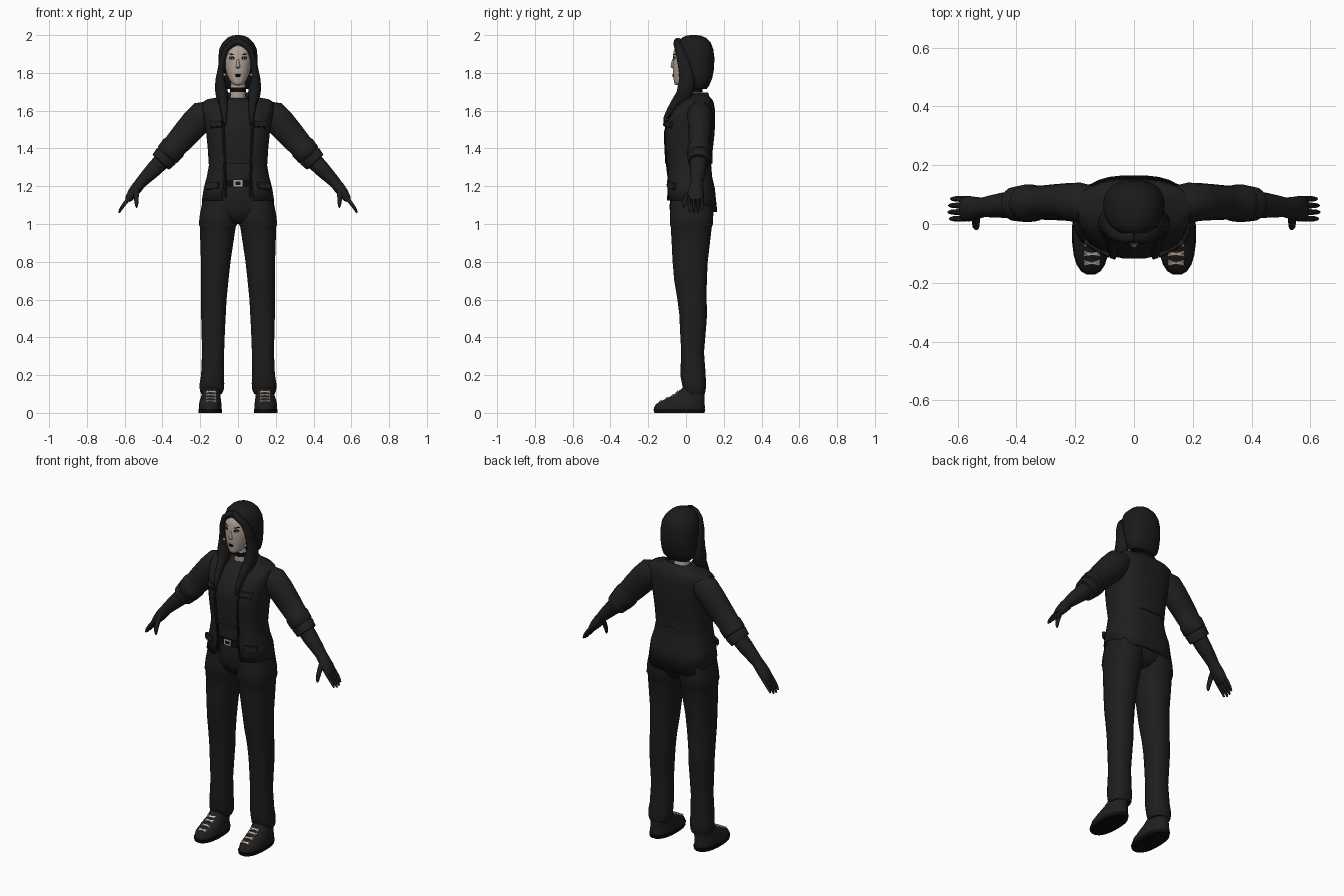
import bpy, bmesh, math
from mathutils import Vector, Matrix
from mathutils.bvhtree import BVHTree


def material(name, r, g, b):
    m = bpy.data.materials.new(name)
    m.diffuse_color = (r, g, b, 1)
    return m


CLOTH = material("charcoal cloth", .0135, .0135, .0138)
TROUSER = material("dark trouser cloth", .0125, .0125, .013)
HAIR = material("black hair", .0105, .0105, .0105)
BLACK = material("black trim", .004, .004, .004)
SKIN = material("pale skin", .44, .37, .32)
LACE = material("cream lace", .75, .60, .50)
METAL = material("grey metal", .38, .37, .36)
EYE = material("eye white", .62, .60, .58)


def finish(name, bm, mat, mirror=False, sub=0, solid=0):
    bmesh.ops.recalc_face_normals(bm, faces=bm.faces)
    me = bpy.data.meshes.new(name)
    bm.to_mesh(me)
    bm.free()
    me.materials.append(mat)
    for f in me.polygons:
        f.use_smooth = True
    me.set_sharp_from_angle(angle=math.radians(45))
    ob = bpy.data.objects.new(name, me)
    bpy.context.collection.objects.link(ob)
    if solid:
        m = ob.modifiers.new("thickness", 'SOLIDIFY')
        m.thickness, m.offset = solid, -1
    if sub:
        ob.modifiers.new("smooth", 'SUBSURF').levels = sub
        ob.modifiers["smooth"].render_levels = sub
    if mirror:
        ob.modifiers.new("mirror", 'MIRROR').use_clip = False
    return ob


def loft(name, secs, mat, n=20, p=2.0, flat=True, caps=True, cut=None, tweak=None, **kw):
    """Skin of superellipse rings (x, y, z, radius across, radius front-back)."""
    bm = bmesh.new()
    rings = []
    for i, (x, y, z, ra, rb) in enumerate(secs):
        c, u, v = Vector((x, y, z)), Vector((1, 0, 0)), Vector((0, 1, 0))
        if not flat:
            t = Vector(secs[min(i + 1, len(secs) - 1)][:3]) - Vector(secs[max(i - 1, 0)][:3])
            u = v.cross(t).normalized()
            v = t.cross(u).normalized()
        ring = []
        for k in range(n):
            a = 2 * math.pi * (k + .5) / n
            ca, sa = math.cos(a), math.sin(a)
            co = c + u * ra * math.copysign(abs(ca) ** (2 / p), ca) \
                + v * rb * math.copysign(abs(sa) ** (2 / p), sa)
            if tweak:
                tweak(co)
            ring.append(bm.verts.new(co))
        rings.append(ring)
    for a, b in zip(rings, rings[1:]):
        for k in range(n):
            bm.faces.new((a[k], a[(k + 1) % n], b[(k + 1) % n], b[k]))
    if caps:
        bm.faces.new(rings[0])
        bm.faces.new(rings[-1])
    if cut:
        bad = [f for f in bm.faces if cut(f.calc_center_median())]
        bmesh.ops.delete(bm, geom=bad, context='FACES')
    return finish(name, bm, mat, **kw)


def plate(name, target, x, z, sx, sz, mat, thick=.008, turn=0, round_=False, mirror=True):
    """Thin plate laid on the front surface of target at (x, z)."""
    bpy.context.view_layer.update()
    tree = BVHTree.FromObject(target, bpy.context.evaluated_depsgraph_get())
    hit, nor, _, _ = tree.ray_cast(Vector((x, -1, z)), Vector((0, 1, 0)))
    if hit is None:
        return
    if nor.y > 0:
        nor = -nor
    rot = nor.to_track_quat('-Y', 'Z').to_matrix().to_4x4()
    mat4 = Matrix.Translation(hit) @ rot @ Matrix.Rotation(turn, 4, 'Y') \
        @ Matrix.Diagonal((sx, thick, sz, 1))
    bm = bmesh.new()
    if round_:
        bmesh.ops.create_uvsphere(bm, u_segments=12, v_segments=8, radius=.5, matrix=mat4)
    else:
        bmesh.ops.create_cube(bm, size=1, matrix=mat4)
    return finish(name, bm, mat, mirror=mirror)


# Trousers
loft("trouser_leg", [(.14, .05, .10, .055, .05), (.139, .045, .12, .064, .06), (.138, .042, .155, .066, .064),
     (.135, .037, .20, .061, .068), (.132, .035, .32, .059, .061), (.131, .037, .45, .063, .07),
     (.130, .038, .52, .066, .074), (.128, .032, .60, .068, .078), (.123, .024, .70, .073, .087),
     (.118, .022, .80, .079, .094), (.111, .026, .92, .09, .104), (.107, .028, .985, .096, .11),
     (.107, .028, .997, .102, .115), (.103, .03, 1.05, .1, .116), (.095, .03, 1.13, .092, .112)],
     TROUSER, p=2.3, mirror=True)
loft("trouser_hips", [(0, .035, 1.0, .03, .07), (0, .032, 1.03, .13, .10), (0, .03, 1.08, .188, .118),
     (0, .03, 1.15, .178, .116), (0, .02, 1.24, .15, .106)], TROUSER, p=2.4)

# Shoes with laces
shoe = loft("shoe", [(.146, -.036, .012, .061, .134), (.147, -.034, .03, .061, .136), (.147, -.03, .048, .060, .129),
            (.146, -.01, .07, .056, .108), (.143, .016, .095, .05, .082), (.141, .04, .135, .045, .055)],
            CLOTH, p=2.3, mirror=True)
loft("shoe_sole", [(.147, -.035, 0, .062, .134), (.147, -.035, .02, .064, .139)], BLACK, p=2.4, mirror=True)
for i in range(4):
    for s in (-1, 1):
        plate("shoe_lace", shoe, .143, .062 + i * .016, .056, .006, LACE, .009, s * .22)

# Torso layers
loft("undershirt", [(0, .02, 1.14, .15, .112), (0, .015, 1.24, .145, .105), (0, .015, 1.36, .14, .1)], CLOTH, p=2.4)
shirt = loft("crop_top", [(0, .015, 1.32, .143, .127), (0, .013, 1.40, .15, .128), (0, .013, 1.48, .156, .132),
             (0, .02, 1.54, .165, .126), (0, .035, 1.60, .165, .107), (0, .05, 1.65, .12, .075),
             (0, .05, 1.667, .08, .055)], CLOTH, p=2.5)
belt = loft("belt", [(0, .018, 1.195, .158, .117), (0, .018, 1.235, .154, .115)], BLACK, p=2.4)


def hem(co):
    # Hem dips at the back
    if co.z < 1.14 and co.y > .03:
        co.z -= .06 * min(1, (co.y - .03) / .12)


jacket = loft("open_jacket", [(0, .030, 1.125, .192, .136), (0, .025, 1.19, .182, .128), (0, .018, 1.25, .166, .121),
              (0, .016, 1.31, .155, .118), (0, .014, 1.40, .161, .129), (0, .016, 1.48, .169, .136),
              (0, .026, 1.55, .18, .129), (0, .042, 1.61, .191, .111), (0, .057, 1.643, .19, .09),
              (0, .064, 1.66, .165, .075), (0, .064, 1.672, .10, .062), (0, .062, 1.695, .075, .055)],
              CLOTH, n=28, p=2.7, caps=False, tweak=hem, solid=.01,
              cut=lambda c: c.y < .02 and abs(c.x) < .075)

# Jacket flaps, front edges and buckle
plate("chest_pocket_flap", jacket, .115, 1.53, .07, .028, CLOTH, .014, .08)
plate("chest_pocket_seam", jacket, .115, 1.512, .066, .006, BLACK, .012, .08)
plate("hem_pocket_flap", jacket, .135, 1.205, .075, .03, CLOTH, .016, .1)
plate("hem_pocket_seam", jacket, .135, 1.187, .07, .006, BLACK, .012, .1)
plate("buckle", belt, 0, 1.215, .045, .034, METAL, .009, mirror=False)
plate("buckle_inset", belt, 0, 1.215, .028, .017, BLACK, .0098, mirror=False)
loft("jacket_front_edge", [(.068, -.085, 1.14, .007, .006), (.068, -.093, 1.25, .007, .006),
     (.072, -.108, 1.38, .007, .006), (.076, -.112, 1.48, .007, .006), (.08, -.085, 1.57, .007, .006),
     (.075, -.03, 1.64, .007, .006)], BLACK, n=8, mirror=True)

# Sleeves, forearms and hands
loft("sleeve", [(.14, .07, 1.60, .055, .06), (.185, .073, 1.578, .078, .068), (.23, .075, 1.53, .078, .064),
     (.285, .074, 1.468, .073, .06), (.335, .072, 1.412, .066, .057), (.342, .071, 1.404, .071, .063),
     (.372, .07, 1.368, .068, .064), (.376, .07, 1.364, .062, .058), (.38, .07, 1.359, .066, .062),
     (.408, .068, 1.328, .06, .058), (.41, .068, 1.326, .045, .043)], CLOTH, n=18, flat=False, mirror=True)
loft("forearm", [(.39, .068, 1.348, .046, .046), (.44, .064, 1.295, .043, .044), (.485, .06, 1.25, .036, .038),
     (.525, .055, 1.208, .029, .032)], CLOTH, n=16, flat=False, mirror=True)
loft("palm", [(.515, .056, 1.218, .03, .034), (.535, .054, 1.193, .031, .038), (.558, .052, 1.163, .028, .043),
     (.578, .052, 1.135, .021, .042), (.585, .052, 1.125, .014, .038)], CLOTH, n=14, flat=False, mirror=True)
for i, length in enumerate((.92, 1.0, .97, .85)):
    y = .018 + i * .0225
    loft("finger", [(.572, y, 1.143, .012, .011), (.572 + .028 * length, y, 1.143 - .035 * length, .011, .0105),
         (.572 + .046 * length, y, 1.143 - .06 * length, .0095, .009),
         (.572 + .058 * length, y, 1.143 - .083 * length, .005, .005)], CLOTH, n=8, flat=False, mirror=True)
loft("thumb", [(.538, .028, 1.185, .016, .015), (.538, .006, 1.152, .014, .014), (.538, -.008, 1.12, .012, .012),
     (.537, -.012, 1.098, .009, .009), (.536, -.012, 1.086, .004, .004)], CLOTH, n=8, flat=False, mirror=True)

# Head and neck
loft("neck", [(0, .045, 1.645, .05, .05), (0, .038, 1.68, .04, .045), (0, .035, 1.80, .042, .048)], SKIN)
loft("choker", [(0, .038, 1.698, .043, .049), (0, .037, 1.722, .043, .05)], BLACK)
head = loft("face", [(0, -.035, 1.733, .018, .022), (0, -.023, 1.745, .034, .041), (0, -.006, 1.77, .051, .06),
            (0, .004, 1.80, .062, .074), (0, .012, 1.84, .072, .084), (0, .016, 1.88, .076, .087),
            (0, .02, 1.92, .074, .087), (0, .028, 1.95, .063, .078), (0, .035, 1.975, .04, .05)],
            SKIN, n=24, p=2.15, sub=1)
loft("nose", [(0, -.062, 1.822, .008, .008), (0, -.07, 1.83, .014, .014), (0, -.068, 1.845, .009, .013),
     (0, -.066, 1.88, .006, .006)], SKIN, n=10, sub=1)
plate("eye_shadow", head, .033, 1.879, .034, .018, BLACK, .005, -.1, True)
plate("eye", head, .033, 1.877, .022, .009, EYE, .0075, -.1, True)
plate("iris", head, .032, 1.877, .009, .009, BLACK, .0088, 0, True)
plate("eyebrow", head, .034, 1.898, .036, .006, BLACK, .004, -.2, True)
plate("upper_lip", head, 0, 1.790, .036, .008, BLACK, .007, 0, True, False)
plate("lower_lip", head, 0, 1.782, .026, .009, BLACK, .009, 0, True, False)

# Hair: cap, framing locks and long front strands
loft("hair_cap", [(0, .075, 1.715, .075, .035), (0, .072, 1.735, .093, .052), (0, .069, 1.77, .101, .07),
     (0, .066, 1.82, .104, .083), (0, .062, 1.88, .105, .089), (0, .054, 1.925, .1, .091),
     (0, .046, 1.96, .083, .086), (0, .042, 1.985, .058, .066), (0, .04, 1.997, .032, .038),
     (0, .04, 2.0, .012, .015)], HAIR, n=24, p=2.3)
loft("hair_frame", [(-.004, -.042, 1.968, .018, .022), (.03, -.047, 1.955, .018, .02), (.06, -.036, 1.928, .018, .024),
     (.08, -.018, 1.88, .018, .032), (.088, -.005, 1.82, .02, .036), (.093, .005, 1.77, .026, .042),
     (.09, .0, 1.72, .034, .046), (.085, -.012, 1.685, .034, .042), (.078, -.04, 1.645, .024, .03)],
     HAIR, n=12, flat=False, mirror=True)
loft("hair_strand", [(.085, -.02, 1.70, .025, .025), (.078, -.05, 1.65, .024, .025), (.074, -.085, 1.60, .018, .018),
     (.07, -.108, 1.56, .012, .012), (.066, -.118, 1.52, .003, .003)], HAIR, n=10, flat=False, mirror=True)

# Forehead beads and earrings
for i in range(6):
    x = .006 + i * .0105
    plate("forehead_bead", head, x, 1.945 - 11 * x * x, .007, .007, EYE, .0095, 0, True)
bm = bmesh.new()
bmesh.ops.create_uvsphere(bm, u_segments=8, v_segments=6, radius=.008, matrix=Matrix.Translation((.07, -.032, 1.79)))
finish("earring", bm, METAL, mirror=True)
